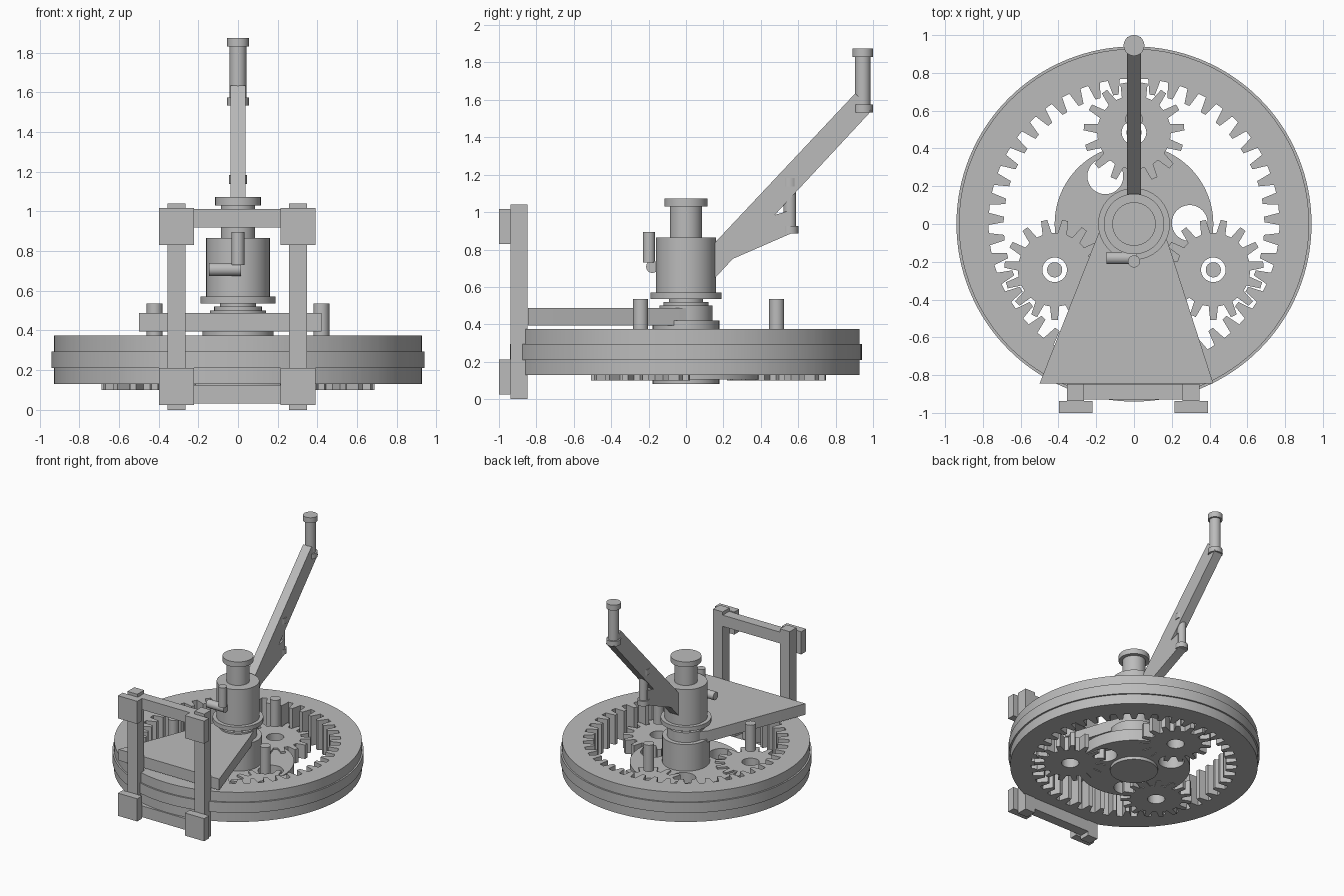
import bpy, bmesh
from math import sin, cos, radians, pi
from mathutils import Vector, Matrix

cube = bpy.data.objects.get("Cube")
if cube:
    bpy.data.objects.remove(cube, do_unlink=True)

GREY = (0.5, 0.5, 0.5, 1)
grey = bpy.data.materials.new("plain grey")
grey.use_nodes = True
grey.diffuse_color = GREY
grey.node_tree.nodes["Principled BSDF"].inputs["Base Color"].default_value = GREY
parts = []


def finish(name, bm):
    bmesh.ops.recalc_face_normals(bm, faces=bm.faces)
    mesh = bpy.data.meshes.new(name)
    bm.to_mesh(mesh)
    bm.free()
    mesh.materials.append(grey)
    ob = bpy.data.objects.new(name, mesh)
    bpy.context.collection.objects.link(ob)
    parts.append(ob)
    return ob


def cylinder(name, start, end, r, sides=48):
    start, end = Vector(start), Vector(end)
    axis = end - start
    turn = axis.to_track_quat('Z', 'Y').to_matrix().to_4x4()
    bm = bmesh.new()
    bmesh.ops.create_cone(bm, cap_ends=True, segments=sides, radius1=r, radius2=r,
                          depth=axis.length,
                          matrix=Matrix.Translation((start + end) / 2) @ turn)
    return finish(name, bm)


def post(name, x, y, r, z0, z1, sides=48):
    return cylinder(name, (x, y, z0), (x, y, z1), r, sides)


def box(name, x, y, z):
    bm = bmesh.new()
    bmesh.ops.create_cube(bm, size=1)
    for v in bm.verts:
        v.co = [lo + (c + 0.5) * (hi - lo) for c, (lo, hi) in zip(v.co, (x, y, z))]
    return finish(name, bm)


def prism(name, points, offset):
    """Extrude a flat outline along an offset."""
    bm = bmesh.new()
    face = bm.faces.new([bm.verts.new(p) for p in points])
    out = bmesh.ops.extrude_face_region(bm, geom=[face], use_keep_orig=True)
    bmesh.ops.translate(bm, vec=offset,
                        verts=[g for g in out["geom"] if isinstance(g, bmesh.types.BMVert)])
    return finish(name, bm)


def annulus(name, centre, polar, plain_r, z0, z1):
    """Plate between a (radius, angle) outline and a plain circle."""
    bm = bmesh.new()

    def loop(z, plain):
        return [bm.verts.new((centre[0] + (plain_r if plain else r) * cos(a),
                              centre[1] + (plain_r if plain else r) * sin(a), z))
                for r, a in polar]
    rings = [loop(z0, False), loop(z1, False), loop(z1, True), loop(z0, True)]
    n = len(polar)
    for k in range(4):
        p, q = rings[k], rings[(k + 1) % 4]
        for i in range(n):
            j = (i + 1) % n
            bm.faces.new((p[i], p[j], q[j], q[i]))
    return finish(name, bm)


def teeth(count, root, tip, phase):
    step = 2 * pi / count
    shape = ((-0.3, root), (-0.15, tip), (0.15, tip), (0.3, root))
    return [(r, phase + (i + f) * step) for i in range(count) for f, r in shape]


# Internal ring gear with its raised outer band
annulus("ring_gear", (0, 0), teeth(45, 0.77, 0.69, pi / 2), 0.927, 0.13, 0.375)
annulus("ring_band", (0, 0), [(0.94, 2 * pi * i / 128) for i in range(128)],
        0.85, 0.21, 0.295)

# Planet gears and the pins above them
for i, side in enumerate(("rear", "right", "left")):
    a = radians(90 + 120 * i)
    x, y = 0.485 * cos(a), 0.485 * sin(a)
    annulus(side + "_planet_gear", (x, y), teeth(15, 0.195, 0.267, a + pi), 0.065, 0.1, 0.215)
    post(side + "_planet_pin", x, y, 0.04, 0.315, 0.535)

# Carrier disc with three round windows
disc = post("carrier_disc", 0, 0, 0.42, 0.105, 0.2, 96)
for i in range(3):
    a = radians(1 + 120 * i)
    cutter = post("window_cutter", 0.295 * cos(a), 0.295 * sin(a), 0.095, 0, 0.3)
    cutter.hide_render = True
    cutter.hide_viewport = True
    parts.remove(cutter)
    mod = disc.modifiers.new("window", 'BOOLEAN')
    mod.operation = 'DIFFERENCE'
    mod.object = cutter
# Bake the windows in and drop the cutters
bpy.context.view_layer.update()
baked = bpy.data.meshes.new_from_object(
    disc.evaluated_get(bpy.context.evaluated_depsgraph_get()))
cutters = [m.object for m in disc.modifiers]
disc.modifiers.clear()
disc.data = baked
for c in cutters:
    bpy.data.objects.remove(c, do_unlink=True)

# Central column, bottom to top
for name, r, z0, z1 in (("hub", 0.178, 0.08, 0.42), ("plate_collar", 0.142, 0.42, 0.5),
                        ("step_collar", 0.12, 0.5, 0.52), ("neck", 0.09, 0.52, 0.54),
                        ("body_flange", 0.19, 0.535, 0.57), ("body", 0.16, 0.57, 0.865),
                        ("stem", 0.086, 0.865, 1.03), ("stem_cap", 0.115, 1.03, 1.073)):
    post(name, 0, 0, r, z0, z1, 64)

# Small latch on the front of the body
cylinder("latch_pin", (-0.145, -0.18, 0.708), (0.015, -0.18, 0.708), 0.033)
post("latch_handle", 0, -0.198, 0.032, 0.73, 0.895)

# Tapered plate from the column to the front frame
prism("support_plate", [(x, y, 0.395) for x, y in
                        ((-0.5, -0.845), (0.42, -0.845), (0.18, -0.1), (0.13, 0.03),
                         (-0.13, 0.03), (-0.18, -0.03))], (0, 0, 0.092))

# Front frame: uprights, pads and cross bars
for side, x in (("right", -0.309), ("left", 0.303)):
    box(side + "_upright", (x - 0.045, x + 0.045), (-0.937, -0.848), (0, 1.04))
    for level, z in (("upper", 0.83), ("lower", 0.025)):
        box(f"{side}_{level}_pad", (x - 0.088, x + 0.088), (-1, -0.937), (z, z + 0.187))
for level, z in (("upper", 0.92), ("lower", 0.033)):
    box(level + "_cross_bar", (-0.27, 0.27), (-0.93, -0.848), (z, z + 0.093))

# Crank arm with a lower web and a narrow gap beside the strut
prism("crank_arm", [(-0.038, y, z) for y, z in
                    ((0.12, 0.61), (0.25, 0.75), (0.56, 0.885), (0.56, 1.01), (0.475, 0.985),
                     (0.53, 1.045), (0.99, 1.54), (0.905, 1.635), (0.12, 0.8))],
      (0.076, 0, 0))


def capped_post(name, y, z0, z1, r, cap_r):
    post(name, 0, y, r, z0, z1)
    post(name + "_lower_cap", 0, y, cap_r, z0, z0 + 0.042)
    post(name + "_upper_cap", 0, y, cap_r, z1 - 0.045, z1)


capped_post("strut", 0.555, 0.885, 1.183, 0.034, 0.046)
capped_post("crank_handle", 0.945, 1.533, 1.875, 0.042, 0.055)

# Smooth round walls, keep edges crisp
bpy.ops.object.select_all(action='DESELECT')
for ob in parts:
    ob.select_set(True)
bpy.context.view_layer.objects.active = parts[0]
bpy.ops.object.shade_smooth_by_angle(angle=radians(30))
